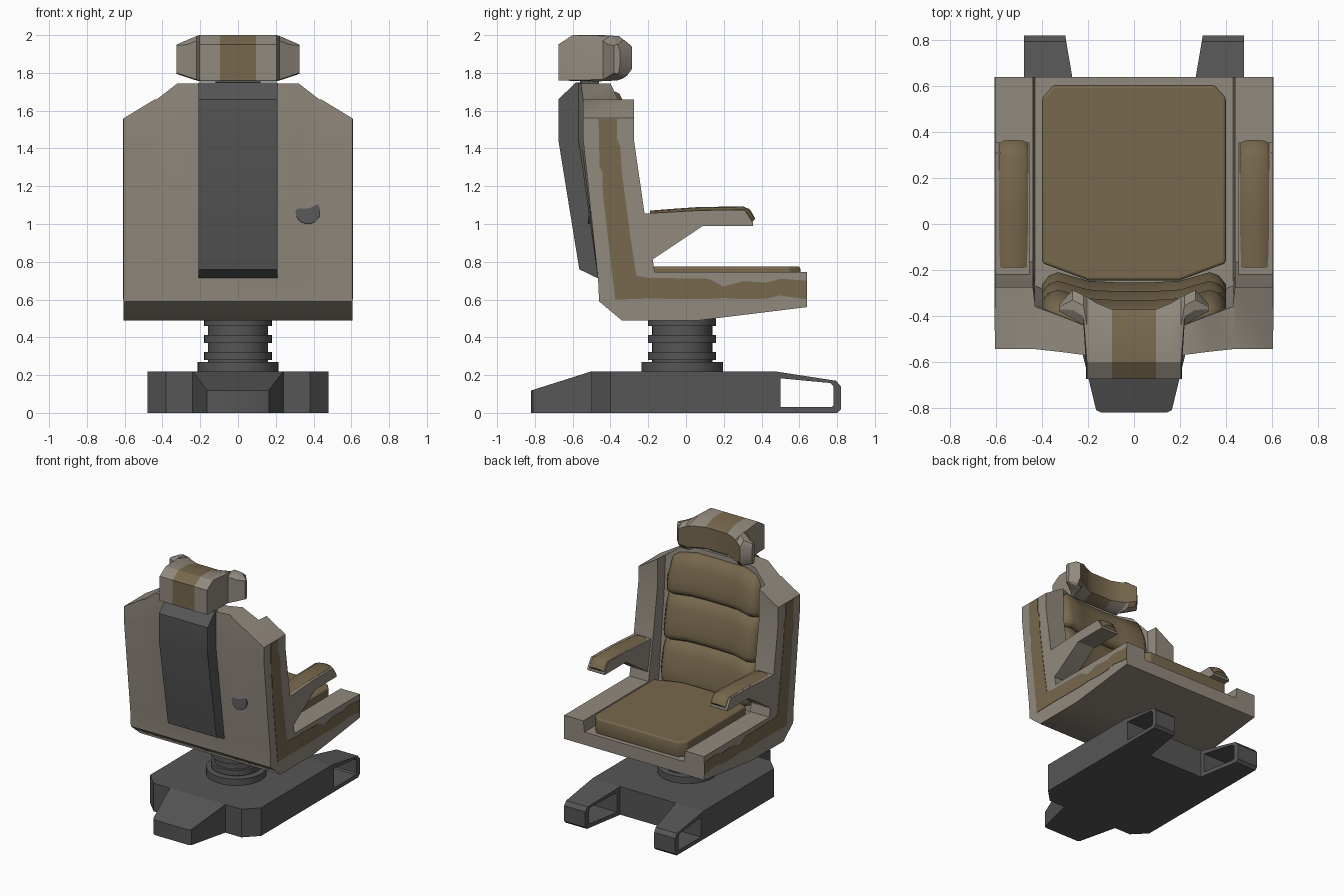
import bpy, bmesh, math
from mathutils import Matrix

if "Cube" in bpy.data.objects:
    bpy.data.objects.remove(bpy.data.objects["Cube"])


def material(name, rgb):
    m = bpy.data.materials.new(name)
    m.diffuse_color = (*rgb, 1)
    m.use_nodes = True
    m.node_tree.nodes["Principled BSDF"].inputs["Base Color"].default_value = m.diffuse_color
    return m


SHELL = material("warm grey shell", (0.285, 0.252, 0.208))
BROWN = material("brown padding", (0.185, 0.138, 0.075))
GREY = material("dark grey metal", (0.092, 0.092, 0.092))


def finish(name, bm, mats, rule=None, angle=30, bevel=0):
    bmesh.ops.recalc_face_normals(bm, faces=bm.faces)
    bm.normal_update()
    for f in bm.faces:
        f.smooth = True
        if rule:
            f.material_index = rule(f)
    me = bpy.data.meshes.new(name)
    bm.to_mesh(me)
    bm.free()
    for m in mats:
        me.materials.append(m)
    me.set_sharp_from_angle(angle=math.radians(angle))
    ob = bpy.data.objects.new(name, me)
    bpy.context.scene.collection.objects.link(ob)
    if bevel:
        b = ob.modifiers.new("soft edges", 'BEVEL')
        b.width, b.segments, b.limit_method = bevel, 3, 'ANGLE'
        b.angle_limit = math.radians(35)
    return ob


def loft(bm, sections, closed=False):
    """Skin rings of points; cap the ends, or join last ring to first."""
    rings = [[bm.verts.new(p) for p in s] for s in sections]
    n = len(rings[0])
    pairs = list(zip(rings, rings[1:])) + ([(rings[-1], rings[0])] if closed else [])
    for a, b in pairs:
        for i in range(n):
            j = (i + 1) % n
            bm.faces.new((a[i], a[j], b[j], b[i]))
    if not closed:
        bm.faces.new(rings[0])
        bm.faces.new(rings[-1])


def sym(stations):
    """Stations (x, yz profile) for x > 0 become sections on both sides."""
    full = [(-x, p) for x, p in reversed(stations)] + stations
    return [[(x, y, z) for y, z in p] for x, p in full]


# ---- base: body, sloped tail, two forks with side openings
bm = bmesh.new()
body = [(-0.38, -0.5), (0.38, -0.5), (0.48, -0.4), (0.48, 0.47), (-0.48, 0.47), (-0.48, -0.4)]
loft(bm, [[(x, y, z) for x, y in body] for z in (0, 0.22)])
loft(bm, [[(-w, y, 0), (w, y, 0), (w, y, h), (-w, y, h)]
          for y, w, h in ((-0.82, 0.145, 0.118), (-0.81, 0.165, 0.122), (-0.5, 0.24, 0.22))])
outer = [(0.47, 0), (0.80, 0), (0.82, 0.02), (0.82, 0.14), (0.795, 0.17), (0.47, 0.22)]
inner = [(0.50, 0.03), (0.77, 0.03), (0.78, 0.04), (0.78, 0.14), (0.765, 0.158), (0.50, 0.183)]
for s in (-1, 1):
    loft(bm, [[(s * 0.48, a, b), (s * (0.245 + 0.17 * (a - 0.5)), a, b),
               (s * (0.245 + 0.17 * (c - 0.5)), c, d), (s * 0.48, c, d)]
              for (a, b), (c, d) in zip(outer, inner)], closed=True)
finish("base", bm, [GREY])

# ---- ribbed column
bm = bmesh.new()
steps = [(0.215, 0.2), (0.215, 0.27), (0.16, 0.27)]
for z in (0.28, 0.37, 0.46):
    steps += [(0.16, z), (0.18, z), (0.18, z + 0.042), (0.16, z + 0.042)]
loft(bm, [[(r * math.cos(math.tau * i / 32), -0.02 + r * math.sin(math.tau * i / 32), z)
           for i in range(32)] for r, z in steps])
finish("column", bm, [GREY])


# ---- shell: L-shaped profile across the width, with raised side wings
def shell_profile(seat, c, m, k, f, back, top):
    return [(-0.34, 0.49), (0.07, 0.49), (0.64, 0.56), (0.64, seat), (c, seat), (m, 1.06),
            (k, 1.44), (f, top), (back, top), (back, 1.45), (-0.465, 0.7), (-0.46, 0.59)]


bm = bmesh.new()
loft(bm, sym([
    (0.22, shell_profile(0.66, -0.34, -0.38, -0.42, -0.44, -0.57, 1.745)),
    (0.32, shell_profile(0.66, -0.31, -0.35, -0.39, -0.40, -0.557, 1.745)),
    (0.43, shell_profile(0.66, -0.27, -0.31, -0.35, -0.36, -0.545, 1.66)),
    (0.44, shell_profile(0.745, -0.165, -0.22, -0.275, -0.275, -0.545, 1.66)),
    (0.605, shell_profile(0.745, -0.165, -0.22, -0.275, -0.275, -0.545, 1.56))]))
finish("seat_shell", bm, [SHELL], angle=42)

# ---- worn side stripes, thin plates with uneven edges
edge_a = [(-0.463, 1.555), (-0.46, 1.43), (-0.458, 1.31), (-0.443, 1.27), (-0.44, 1.16), (-0.41, 0.9),
          (-0.375, 0.60), (-0.2, 0.605), (0.1, 0.602), (0.2, 0.608), (0.3, 0.602),
          (0.43, 0.605), (0.49, 0.622), (0.64, 0.602)]
edge_b = [(-0.365, 1.555), (-0.365, 1.45), (-0.348, 1.41), (-0.34, 1.28), (-0.325, 1.16), (-0.29, 0.9),
          (-0.262, 0.725), (-0.2, 0.715), (0.12, 0.71), (0.2, 0.668), (0.3, 0.697),
          (0.43, 0.69), (0.5, 0.71), (0.64, 0.70)]
for s, side in ((-1, "left"), (1, "right")):
    bm = bmesh.new()
    loft(bm, [[(s * 0.603, *a), (s * 0.608, *a), (s * 0.608, *b), (s * 0.603, *b)]
              for a, b in zip(edge_a, edge_b)])
    finish("side_stripe_" + side, bm, [BROWN])

# ---- back panel, round cap and headrest neck
bm = bmesh.new()
loft(bm, sym([(0.21, [(-0.44, 0.70), (-0.565, 0.76), (-0.675, 1.44), (-0.675, 1.66),
                      (-0.585, 1.748), (-0.55, 1.748)])]))
finish("back_panel", bm, [GREY])
bm = bmesh.new()
bmesh.ops.create_cone(bm, cap_ends=True, segments=28, radius1=0.065, radius2=0.065, depth=0.009,
                      matrix=Matrix.Translation((0.37, -0.509, 1.065))
                      @ Matrix.Rotation(math.radians(90 - 6.1), 4, 'X'))
finish("back_cap", bm, [GREY])
bm = bmesh.new()
loft(bm, sym([(0.12, [(-0.56, 1.70), (-0.46, 1.70), (-0.46, 1.78), (-0.56, 1.78)])]))
finish("headrest_neck", bm, [GREY])

# ---- seat cushion
bm = bmesh.new()
half = [(0.2, -0.245), (0.40, -0.17), (0.40, 0.55), (0.35, 0.605)]
plan = half + [(-x, y) for x, y in reversed(half)]
loft(bm, [[(x, y, z) for x, y in plan] for z in (0.65, 0.775)])
finish("seat_cushion", bm, [BROWN], angle=50, bevel=0.012)

# ---- back cushion: three padded bands leaning with the back
for n, (z0, z1) in enumerate(((0.72, 1.06), (1.06, 1.40), (1.40, 1.71))):
    stations = []
    for x, f, cut in ((0.08, -0.257, 0), (0.2, -0.25, 0), (0.33, -0.212, 0.01), (0.37, -0.225, 0.04),
                      (0.40, -0.26, 0.09)):
        t = z1 - (cut if n == 2 else 0)
        b = z0 + (cut * 0.5 if n == 0 else 0)
        ys = [(-0.2, b), (f - 0.04, b), (f - 0.008, b + 0.02), (f, b + 0.055), (f - 0.002, b + 0.12),
              (f - 0.012, t - 0.09), (f - 0.04, t - 0.01), (f - 0.06, t), (-0.2, t)]
        prof = [(y - 0.113 * (z - 0.8), z) for y, z in ys]
        prof[0], prof[-1] = (-0.43, b), (-0.45, t)
        stations.append((x, prof))
    bm = bmesh.new()
    loft(bm, sym(stations))
    finish("back_cushion_%d" % (n + 1), bm, [BROWN], angle=50)

# ---- armrests with domed pads
arm = [(-0.25, 0.78), (-0.18, 0.81), (0.09, 0.99), (0.355, 0.99), (0.355, 1.005), (0.31, 1.075),
       (0.07, 1.072), (-0.19, 1.057), (-0.25, 1.055)]
for s, side in ((-1, "left"), (1, "right")):
    bm = bmesh.new()
    loft(bm, [[(s * x, y, z) for y, z in arm] for x in (0.455, 0.605)])
    finish("armrest_" + side, bm, [SHELL])
    bm = bmesh.new()
    loft(bm, [[(s * (0.525 + w * 0.063), y + k * h, z + h) for w, h in
               ((-1, -0.02), (-1, 0.0), (-0.7, 0.012), (0, 0.017), (0.7, 0.012), (1, 0.0), (1, -0.02))]
              for y, z, k in ((-0.19, 1.054, 0), (-0.06, 1.064, 0), (0.07, 1.073, 0),
                              (0.30, 1.076, 0.2), (0.325, 1.06, 0.8), (0.353, 1.012, 0.8))])
    finish("armrest_pad_" + side, bm, [BROWN], angle=50)


# ---- headrest: wings curve forward, brown face and centre stripe
def head_profile(back, front, zb, zt):
    d = front - back
    ch = min(0.075, d * 0.3)
    return [(back, zb + 0.005), (back, zt - ch * 0.65), (back + ch, zt), (back + d * 0.65, zt),
            (front, zt - 0.035), (front, zb + 0.045), (front - d * 0.2, zb + 0.01), (back + d * 0.6, zb)]


bm = bmesh.new()
loft(bm, sym([
    (0.095, head_profile(-0.675, -0.372, 1.755, 2.0)),
    (0.16, head_profile(-0.675, -0.345, 1.755, 2.0)),
    (0.205, head_profile(-0.675, -0.318, 1.755, 2.0)),
    (0.22, head_profile(-0.44, -0.31, 1.76, 1.995)),
    (0.268, head_profile(-0.412, -0.287, 1.775, 1.975)),
    (0.325, head_profile(-0.38, -0.35, 1.795, 1.95))]))


def head_colour(f):
    c = f.calc_center_median()
    front = f.normal.y > 0.75 and abs(c.x) < 0.28
    return 1 if front or abs(c.x) < 0.05 else 0


finish("headrest", bm, [SHELL, BROWN], head_colour, angle=28)
